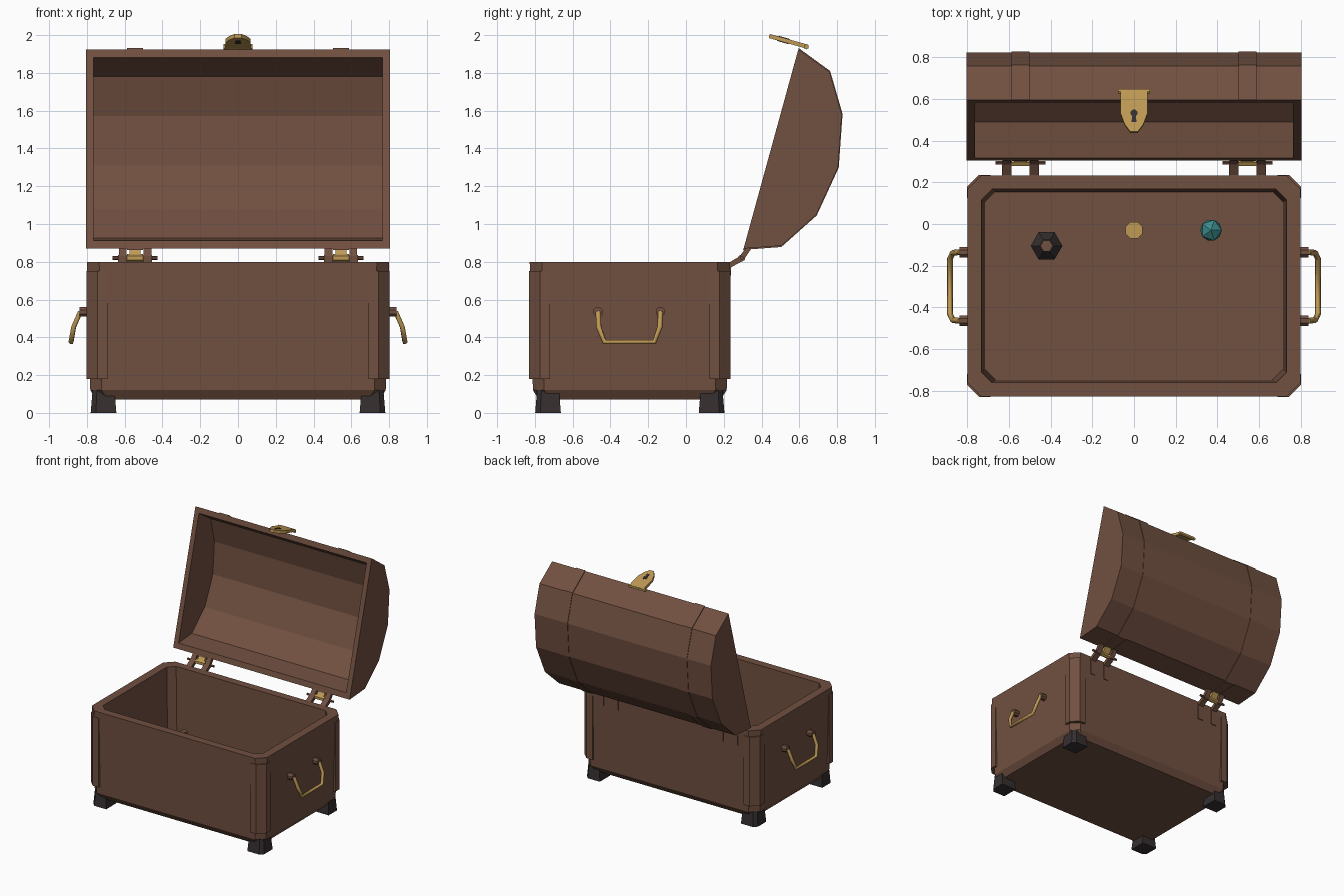
import bpy, bmesh, math
from mathutils import Vector

old = bpy.data.objects.get("Cube")
if old:
    bpy.data.objects.remove(old, do_unlink=True)


def material(name, rgb):
    mat = bpy.data.materials.new(name)
    mat.use_nodes = True
    mat.diffuse_color = (*rgb, 1)
    mat.node_tree.nodes["Principled BSDF"].inputs["Base Color"].default_value = (*rgb, 1)
    return mat


WOOD = material("brown wood", (0.165, 0.08, 0.052))
BRASS = material("brass", (0.52, 0.32, 0.09))
BLACK = material("dark iron", (0.036, 0.028, 0.029))
TEAL = material("teal gem", (0.045, 0.26, 0.26))
MID_Y = -0.2975  # centre of the box in depth


def finish(name, bm, mat):
    bmesh.ops.recalc_face_normals(bm, faces=bm.faces)
    mesh = bpy.data.meshes.new(name)
    bm.to_mesh(mesh)
    bm.free()
    mesh.materials.append(mat)
    obj = bpy.data.objects.new(name, mesh)
    bpy.context.collection.objects.link(obj)
    return obj


def loft(name, rings, mat):
    """Join rings of equal length and cap both ends."""
    bm = bmesh.new()
    rows = [[bm.verts.new(p) for p in ring] for ring in rings]
    n = len(rows[0])
    for a, b in zip(rows, rows[1:]):
        for i in range(n):
            j = (i + 1) % n
            bm.faces.new((a[i], a[j], b[j], b[i]))
    bm.faces.new(rows[0])
    bm.faces.new(rows[-1])
    return finish(name, bm, mat)


def side_prism(name, profile, x0, x1, mat):
    """Extrude a (y, z) profile across x."""
    return loft(name, [[(x, y, z) for y, z in profile] for x in (x0, x1)], mat)


def octagon(hx, hy, cut, z):
    """Rectangle with cut corners."""
    pts = []
    for sx, sy in ((1, 1), (-1, 1), (-1, -1), (1, -1)):
        pair = [(sx * hx, sy * (hy - cut)), (sx * (hx - cut), sy * hy)]
        pts += pair if sx * sy > 0 else pair[::-1]
    return [(x, y + MID_Y, z) for x, y in pts]


def disc(x, y, z, r, sides, turn=0):
    return [(x + r * math.cos(turn + k * math.tau / sides),
             y + r * math.sin(turn + k * math.tau / sides), z) for k in range(sides)]


def rod(name, x0, x1, y, z, r, sides, mat):
    return side_prism(name, [p[:2] for p in disc(y, z, 0, r, sides, math.pi / sides)], x0, x1, mat)


# Hollow box with tapered walls and a bevelled underside
loft("chest_box", [octagon(0.75, 0.48, 0.06, 0.07), octagon(0.782, 0.513, 0.06, 0.12),
                   octagon(0.8, 0.53, 0.065, 0.8), octagon(0.732, 0.465, 0.05, 0.8),
                   octagon(0.715, 0.452, 0.05, 0.13)], WOOD)

# Corner plates and feet
plate = [(0.69, 0.5325), (0.745, 0.5325), (0.802, 0.4755), (0.802, 0.4225),
         (0.77, 0.4225), (0.77, 0.46), (0.73, 0.5), (0.69, 0.5)]
for sx, side in ((1, "left"), (-1, "right")):
    for sy, end in ((1, "back"), (-1, "front")):
        loft(f"corner_plate_{end}_{side}",
             [[(sx * x, MID_Y + sy * y, z) for x, y in plate] for z in (0.18, 0.75)], WOOD)
        foot = [[(sx * (0.712 + h * a), MID_Y + sy * (0.433 + h * b), z)
                 for a, b in ((-1, -1), (1, -1), (1, 0.6), (0.6, 1), (-1, 1))]
                for h, z in ((0.068, 0), (0.058, 0.12))]
        loft(f"foot_{end}_{side}", foot, BLACK)

# Hollow lid, tilted open
outer = [(0.305, 0.87), (0.505, 0.885), (0.69, 1.05), (0.805, 1.3),
         (0.825, 1.58), (0.76, 1.805), (0.595, 1.925)]
inner = [(0.317, 0.913), (0.49, 0.927), (0.66, 1.08), (0.765, 1.31),
         (0.785, 1.572), (0.735, 1.78), (0.583, 1.882)]
bm = bmesh.new()
out_rows = [[bm.verts.new((x, *p)) for p in outer] for x in (-0.805, 0.805)]
in_rows = [[bm.verts.new((x, *p)) for p in inner] for x in (-0.765, 0.765)]
for a, b in (out_rows, in_rows):
    for i in range(len(a) - 1):
        bm.faces.new((a[i], a[i + 1], b[i + 1], b[i]))
    bm.faces.new(a)
    bm.faces.new(b)
for k in (0, 1):
    bm.faces.new((out_rows[k][0], out_rows[k][-1], in_rows[k][-1], in_rows[k][0]))
for k in (0, -1):
    bm.faces.new((out_rows[0][k], out_rows[1][k], in_rows[1][k], in_rows[0][k]))
finish("lid", bm, WOOD)

# Raised straps over the lid
def scaled(points, f):
    return [(0.52 + (y - 0.52) * f, 1.4 + (z - 1.4) * f) for y, z in points]


strap = scaled(outer, 1.013) + scaled(outer, 0.985)[::-1]
for s, side in ((1, "left"), (-1, "right")):
    c = s * 0.545
    side_prism(f"lid_strap_{side}", strap, c - 0.043, c + 0.043, WOOD)

    # Hinge: two wall brackets, a pin and a brass leaf to the lid
    for k, label in ((-1, "inner"), (1, "outer")):
        m = c + k * 0.066
        side_prism(f"hinge_bracket_{label}_{side}",
                   [(0.21, 0.65), (0.235, 0.65), (0.238, 0.77), (0.3, 0.805),
                    (0.295, 0.835), (0.235, 0.8), (0.21, 0.8)], m - 0.023, m + 0.023, WOOD)
    rod(f"hinge_pin_{side}", c - 0.12, c + 0.12, 0.295, 0.82, 0.01, 6, WOOD)
    rod(f"hinge_barrel_{side}", c - 0.043, c + 0.043, 0.295, 0.82, 0.02, 6, BRASS)
    side_prism(f"hinge_leaf_{side}", [(0.285, 0.825), (0.305, 0.815), (0.345, 0.868), (0.325, 0.88)],
               c - 0.03, c + 0.03, BRASS)
    for k in (-1, 1):
        m = c + k * 0.066
        side_prism(f"lid_hinge_lug_{side}", [(0.285, 0.83), (0.305, 0.81), (0.345, 0.868), (0.32, 0.878)],
                   m - 0.02, m + 0.02, WOOD)

    # Carrying handle with its two mounting knobs
    path = [(0.835, 0.165, 0.535), (0.87, 0.162, 0.455), (0.884, 0.132, 0.375)]
    full = [(x, -0.3 - y, z) for x, y, z in path] + [(x, -0.3 + y, z) for x, y, z in path[::-1]]
    curve = bpy.data.curves.new(f"handle_{side}", "CURVE")
    curve.dimensions = "3D"
    curve.bevel_depth = 0.014
    curve.bevel_resolution = 1
    curve.use_fill_caps = True
    spline = curve.splines.new("POLY")
    spline.points.add(len(full) - 1)
    for point, (x, y, z) in zip(spline.points, full):
        point.co = (s * x, y, z, 1)
    curve.materials.append(BRASS)
    handle = bpy.data.objects.new(f"handle_{side}", curve)
    bpy.context.collection.objects.link(handle)
    bpy.ops.object.select_all(action="DESELECT")
    handle.select_set(True)
    bpy.context.view_layer.objects.active = handle
    bpy.ops.object.convert(target="MESH")
    for y, label in ((-0.465, "front"), (-0.135, "back")):
        rod(f"handle_knob_{label}_{side}", s * 0.77, s * 0.838, y, 0.535, 0.027, 8, WOOD)

# Latch plate swung forward from the lid's free edge, with a keyhole
along = Vector((0, -0.96, 0.27)).normalized()
normal = Vector((0, 0.27, 0.96)).normalized()
base = Vector((0, 0.645, 1.938))


def on_latch(points, depth):
    return [base + Vector((x, 0, 0)) + along * v + normal * depth for x, v in points]


half = [(0.065, 0), (0.065, 0.12), (0.045, 0.175), (0.018, 0.212)]
shield = half + [(-x, v) for x, v in half[::-1]]
loft("latch", [on_latch(shield, d) for d in (-0.011, 0.011)], BRASS)
keyhole = [p[:2] for p in disc(0, 0.12, 0, 0.018, 8, math.pi / 8)]
slot = [(-0.008, 0.125), (0.008, 0.125), (0.012, 0.165), (-0.012, 0.165)]
for d, label in ((0.0125, "outer"), (-0.0125, "inner")):
    for shape, part in ((keyhole, "keyhole"), (slot, "keyhole_slot")):
        loft(f"{part}_{label}", [on_latch(shape, d - 0.0015), on_latch(shape, d + 0.0015)], BLACK)
rod("latch_pin", -0.077, 0.077, 0.637, 1.938, 0.014, 6, BRASS)

# Treasures on the floor: corked bottle, coin and gem
loft("bottle", [disc(-0.42, -0.105, z, r, 6) for r, z in
                ((0.06, 0.13), (0.076, 0.16), (0.076, 0.27), (0.035, 0.33), (0.035, 0.41))], BLACK)
loft("cork", [disc(-0.42, -0.105, z, r, 6) for r, z in ((0.025, 0.4), (0.03, 0.44))], WOOD)
loft("coin", [disc(0, -0.03, z, 0.044, 8, math.pi / 8) for z in (0.13, 0.15)], BRASS)
bm = bmesh.new()
bmesh.ops.create_icosphere(bm, subdivisions=1, radius=0.058)
bmesh.ops.translate(bm, verts=bm.verts, vec=(0.37, -0.03, 0.187))
finish("gem", bm, TEAL)
